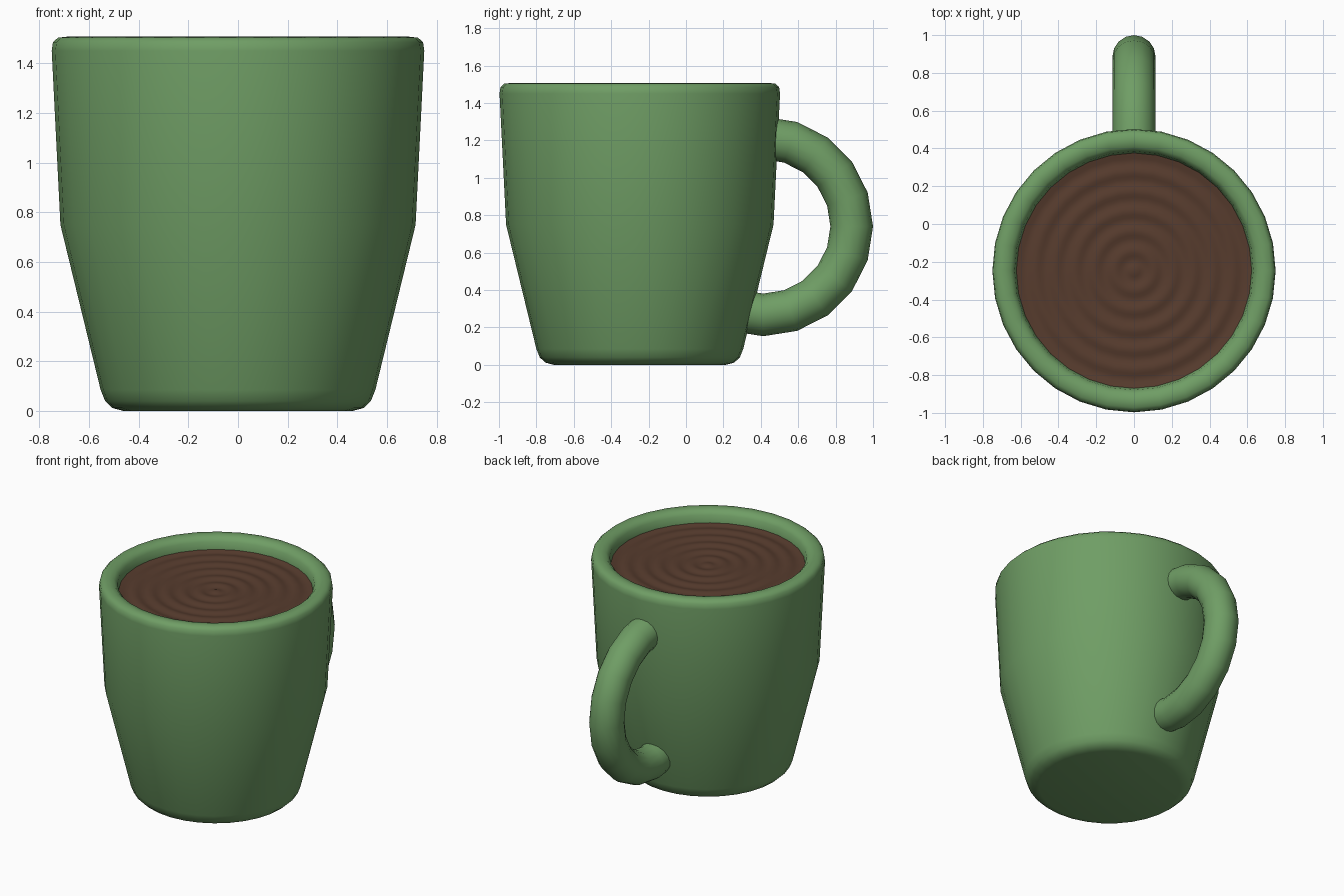
import bpy, bmesh
from math import sin, cos, pi, radians

if "Cube" in bpy.data.objects:
    bpy.data.objects.remove(bpy.data.objects["Cube"])

CUP_Y = -0.247


def material(name, rgb):
    m = bpy.data.materials.new(name)
    m.diffuse_color = (*rgb, 1)
    m.use_nodes = True
    m.node_tree.nodes["Principled BSDF"].inputs["Base Color"].default_value = m.diffuse_color
    return m


def finish(bm, name, mat):
    bmesh.ops.recalc_face_normals(bm, faces=bm.faces)
    mesh = bpy.data.meshes.new(name)
    bm.to_mesh(mesh)
    bm.free()
    mesh.materials.append(mat)
    obj = bpy.data.objects.new(name, mesh)
    bpy.context.collection.objects.link(obj)
    bpy.ops.object.select_all(action='DESELECT')
    obj.select_set(True)
    bpy.context.view_layer.objects.active = obj
    bpy.ops.object.shade_smooth_by_angle(angle=radians(40))
    return obj


def loft(rings, cap_start=True, cap_end=True):
    """Bridge rings of points with quads and close the ends."""
    bm = bmesh.new()
    loops = [[bm.verts.new(p) for p in ring] for ring in rings]
    n = len(loops[0])
    for a, b in zip(loops, loops[1:]):
        for i in range(n):
            j = (i + 1) % n
            bm.faces.new((a[i], a[j], b[j], b[i]))
    if cap_start:
        bm.faces.new(loops[0])
    if cap_end:
        bm.faces.new(loops[-1])
    return bm


def circle(r, z, sides):
    return [(r * cos(2 * pi * i / sides), CUP_Y + r * sin(2 * pi * i / sides), z)
            for i in range(sides)]


green = material("glazed_green", (0.16, 0.34, 0.13))
brown = material("coffee_brown", (0.095, 0.045, 0.027))

# Cup: outer wall, rounded rim, inner wall and inner floor
profile = [(0.46, 0), (0.505, 0.012), (0.535, 0.04), (0.553, 0.085),
           (0.715, 0.75), (0.75, 1.45), (0.745, 1.485), (0.725, 1.503),
           (0.69, 1.507), (0.655, 1.5), (0.632, 1.475), (0.622, 1.42),
           (0.595, 0.75), (0.45, 0.13)]
finish(loft([circle(r, z, 32) for r, z in profile]), "cup", green)

# Coffee: disc with gentle concentric ripples
steps = 40
rings = [circle(0.624 * k / steps, 1.42 + 0.005 * cos(2 * pi * 0.624 * k / steps / 0.105), 32)
         for k in range(1, steps + 1)]
finish(loft(rings, cap_end=False), "coffee", brown)

# Handle: part of a torus running into the cup wall
HY, HZ, R, TUBE, SIDES = 0.413, 0.74, 0.473, 0.114, 16
rings = []
for deg in range(-108, 91, 18):
    a = radians(deg)
    ring = []
    for i in range(SIDES):
        t = 2 * pi * i / SIDES
        d = R + TUBE * cos(t)
        ring.append((TUBE * sin(t), HY + d * cos(a), HZ + d * sin(a)))
    rings.append(ring)
finish(loft(rings), "handle", green)
